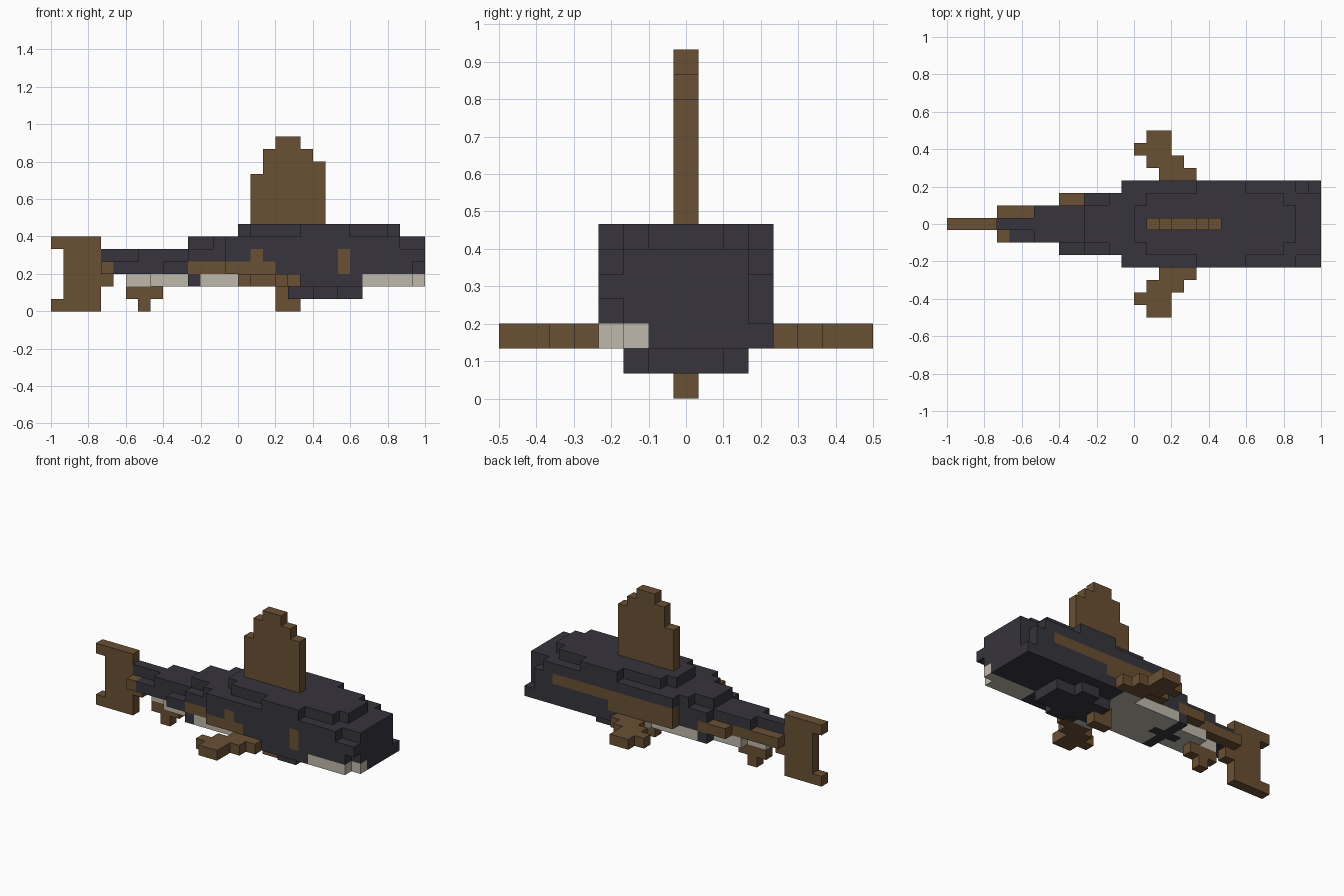
import bpy, bmesh
from mathutils import Vector

if "Cube" in bpy.data.objects:
    bpy.data.objects.remove(bpy.data.objects["Cube"], do_unlink=True)

U = 1 / 15  # edge of one block


def material(name, rgb):
    m = bpy.data.materials.new(name)
    m.use_nodes = True
    col = (*rgb, 1)
    m.diffuse_color = col
    bsdf = m.node_tree.nodes["Principled BSDF"]
    bsdf.inputs["Base Color"].default_value = col
    bsdf.inputs["Roughness"].default_value = 0.9
    return m


MATS = [material("charcoal", (0.038, 0.035, 0.045)),
        material("brown", (0.143, 0.079, 0.034)),
        material("pale_grey", (0.52, 0.48, 0.41))]
DARK, BROWN, PALE = range(3)


def fill(cells, colour, x, y, z):
    """Fill blocks; x and z are end-exclusive, y is inclusive block indices."""
    for i in range(*x):
        for j in range(y[0], y[1] + 1):
            for k in range(*z):
                cells[i, j, k] = colour


def build(name, cells):
    """Make the outer skin of a set of blocks, merged into large flat faces."""
    bm = bmesh.new()
    for (i, j, k), colour in cells.items():
        c = Vector((i + 0.5, j, k + 0.5))
        for axis in range(3):
            for s in (-1, 1):
                n = Vector((0, 0, 0))
                n[axis] = s
                if (i + int(n.x), j + int(n.y), k + int(n.z)) in cells:
                    continue
                a = Vector((0, 0, 0))
                a[(axis + 1) % 3] = 0.5
                b = n.cross(a)
                mid = c + n * 0.5
                ring = (mid - a - b, mid + a - b, mid + a + b, mid - a + b)
                f = bm.faces.new([bm.verts.new(v * U) for v in ring])
                f.material_index = colour
    bmesh.ops.remove_doubles(bm, verts=bm.verts, dist=0.001)
    bmesh.ops.dissolve_limit(bm, angle_limit=0.01, verts=bm.verts,
                             edges=bm.edges, delimit={'MATERIAL'})
    me = bpy.data.meshes.new(name)
    bm.to_mesh(me)
    bm.free()
    for m in MATS:
        me.materials.append(m)
    ob = bpy.data.objects.new(name, me)
    bpy.context.collection.objects.link(ob)
    return ob


# Body, as stacked layers: (z, half width in blocks, x start, x end)
body = {}
LAYERS = [
    (6, 1, 0, 13), (6, 2, 1, 12), (6, 3, 5, 9),
    (5, 1, -4, 15), (5, 2, -2, 15), (5, 3, -1, 13),
    (4, 0, -11, -8), (4, 1, -8, 15), (4, 2, -4, 15), (4, 3, -1, 14),
    (3, 1, -11, -6), (3, 2, -6, 15), (3, 3, -1, 14),
    (2, 3, 2, 14), (2, 2, 14, 15),
    (1, 1, 4, 10), (1, 2, 6, 8),
]
for z, h, x0, x1 in LAYERS:
    fill(body, DARK, (x0, x1), (-h, h), (z, z + 1))

# Pale belly with a dark saddle
fill(body, PALE, (-9, -7), (0, 0), (2, 3))
fill(body, PALE, (-7, -4), (-1, 1), (2, 3))
fill(body, PALE, (-3, 2), (-2, 2), (2, 3))
fill(body, PALE, (2, 4), (-3, 3), (2, 3))
fill(body, DARK, (-4, -3), (-2, 2), (2, 3))
fill(body, DARK, (-5, -2), (0, 0), (2, 3))

# Pale jaw on the right cheek
fill(body, PALE, (10, 14), (-3, -2), (2, 3))
fill(body, PALE, (14, 15), (-2, -2), (2, 3))

# Cheek knobs
fill(body, DARK, (14, 15), (-3, -3), (4, 5))
fill(body, DARK, (14, 15), (3, 3), (2, 3))

# Brown markings, front flank
fill(body, BROWN, (-11, -10), (-1, -1), (3, 4))
fill(body, BROWN, (-4, -1), (-2, -2), (3, 4))
fill(body, BROWN, (-1, 3), (-3, -3), (3, 4))
fill(body, BROWN, (1, 2), (-3, -3), (4, 5))
fill(body, BROWN, (8, 9), (-3, -3), (3, 5))

# Brown markings, back flank
fill(body, BROWN, (-11, -6), (1, 1), (3, 4))
fill(body, BROWN, (-6, -3), (2, 2), (3, 4))
fill(body, BROWN, (-1, 6), (3, 3), (3, 5))
fill(body, BROWN, (6, 12), (3, 3), (4, 5))

# Tail root
fill(body, BROWN, (-11, -10), (0, 0), (2, 3))
build("body", body)

# Upright fins on the centre line: list of (x start, x end, z start, z end)
CENTRE_FINS = {
    "dorsal_fin": [(1, 7, 7, 11), (2, 7, 11, 12), (2, 6, 12, 13), (3, 5, 13, 14)],
    "tail_fin": [(-14, -11, 0, 6), (-15, -14, 0, 1), (-15, -14, 5, 6)],
    "anal_fin": [(-9, -6, 1, 2), (-8, -7, 0, 1)],
    "ventral_fin": [(3, 4, 0, 2), (4, 5, 0, 1)],
}
for name, spans in CENTRE_FINS.items():
    cells = {}
    for x0, x1, z0, z1 in spans:
        fill(cells, BROWN, (x0, x1), (0, 0), (z0, z1))
    build(name, cells)

# Stepped side fins, mirrored across the body
for name, side in (("pectoral_fin_front", -1), ("pectoral_fin_back", 1)):
    cells = {}
    for step, (x0, x1) in enumerate([(2, 5), (1, 4), (0, 3), (1, 3)]):
        y = side * (4 + step)
        fill(cells, BROWN, (x0, x1), (y, y), (2, 3))
    build(name, cells)
